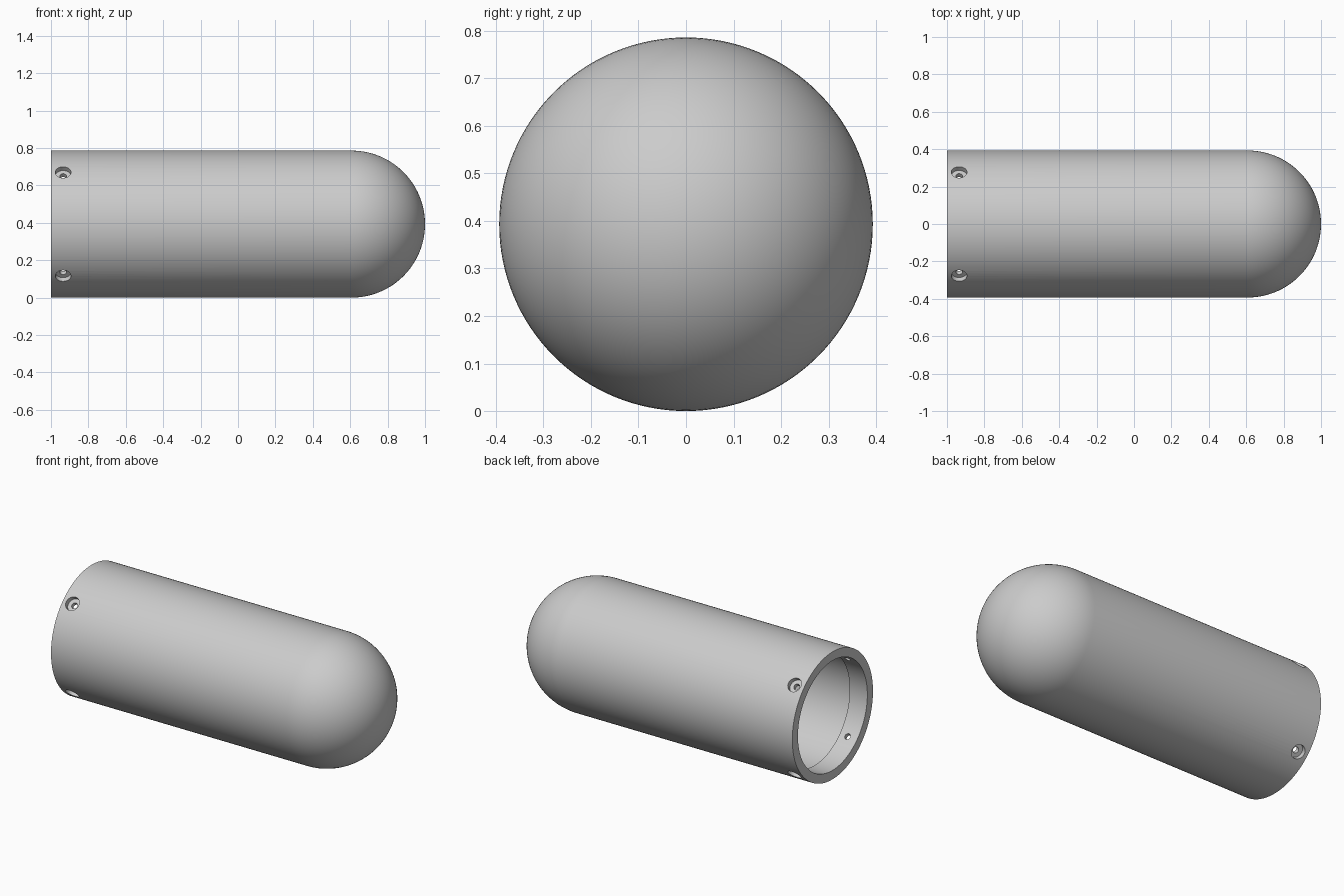
import bpy, bmesh
from math import pi, sin, cos, radians
from mathutils import Matrix, Vector

cube = bpy.data.objects.get("Cube")
if cube:
    bpy.data.objects.remove(cube, do_unlink=True)

R = 0.393            # outer radius
COLLAR = 0.338       # bore radius at the open end
BORE = 0.358         # bore radius behind the collar
DOME_X = 1 - R       # centre of the rounded end
HOLE_X = -0.935

grey = bpy.data.materials.new("plain grey")
grey.use_nodes = True
grey.diffuse_color = (0.6, 0.6, 0.6, 1)
grey.node_tree.nodes["Principled BSDF"].inputs["Base Color"].default_value = grey.diffuse_color


def revolve(name, profile, steps, closed=False):
    """Turn a profile of (x, radius) points around the x axis."""
    bm = bmesh.new()
    verts = [bm.verts.new((x, 0, r)) for x, r in profile]
    edges = [bm.edges.new(pair) for pair in zip(verts, verts[1:])]
    bmesh.ops.spin(bm, geom=verts + edges, cent=(0, 0, 0), axis=(1, 0, 0),
                   angle=2 * pi, steps=steps, use_merge=True)
    bmesh.ops.remove_doubles(bm, verts=bm.verts, dist=1e-5)
    bmesh.ops.recalc_face_normals(bm, faces=bm.faces)
    mesh = bpy.data.meshes.new(name)
    bm.to_mesh(mesh)
    bm.free()
    mesh.materials.append(grey)
    obj = bpy.data.objects.new(name, mesh)
    bpy.context.collection.objects.link(obj)
    return obj


def arc(radius, n=28):
    """Quarter circle from the tube wall to the tip of the dome."""
    return [(DOME_X + radius * sin(pi / 2 * i / n), radius * cos(pi / 2 * i / n))
            for i in range(n)] + [(DOME_X + radius, 0)]


# Hollow shell: outside wall and dome, then back along the bore to the rim
outside = [(-1, R)] + arc(R)
inside = arc(BORE)[::-1] + [(-0.88, BORE), (-0.88, COLLAR), (-1, COLLAR)]
shell = revolve("capsule_shell", outside, 128)
bm = bmesh.new()
bm.from_mesh(shell.data)
lining = revolve("lining", inside + [(-1, R)], 128)
bm.from_mesh(lining.data)
bmesh.ops.remove_doubles(bm, verts=bm.verts, dist=1e-5)
bmesh.ops.recalc_face_normals(bm, faces=bm.faces)
bm.to_mesh(shell.data)
bm.free()
bpy.data.objects.remove(lining, do_unlink=True)
shell.location.z = R

# Four counterbored screw holes around the collar
screw = [(0.28, 0), (0.28, 0.018), (0.363, 0.018), (0.363, 0.042), (0.45, 0.042), (0.45, 0)]
bpy.context.view_layer.objects.active = shell
shell.select_set(True)
for angle in (45, 135, 225, 315):
    cutter = revolve("screw_hole_cutter", screw, 32)
    turn = Vector((1, 0, 0)).rotation_difference(
        Vector((0, cos(radians(angle)), sin(radians(angle)))))
    cutter.matrix_world = Matrix.Translation((HOLE_X, 0, R)) @ turn.to_matrix().to_4x4()
    cutter.hide_render = True
    cut = shell.modifiers.new("screw hole", "BOOLEAN")
    cut.operation = "DIFFERENCE"
    cut.solver = "EXACT"
    cut.object = cutter
    bpy.ops.object.modifier_apply(modifier=cut.name)
    bpy.data.objects.remove(cutter, do_unlink=True)

bpy.ops.object.shade_smooth_by_angle(angle=radians(30))
